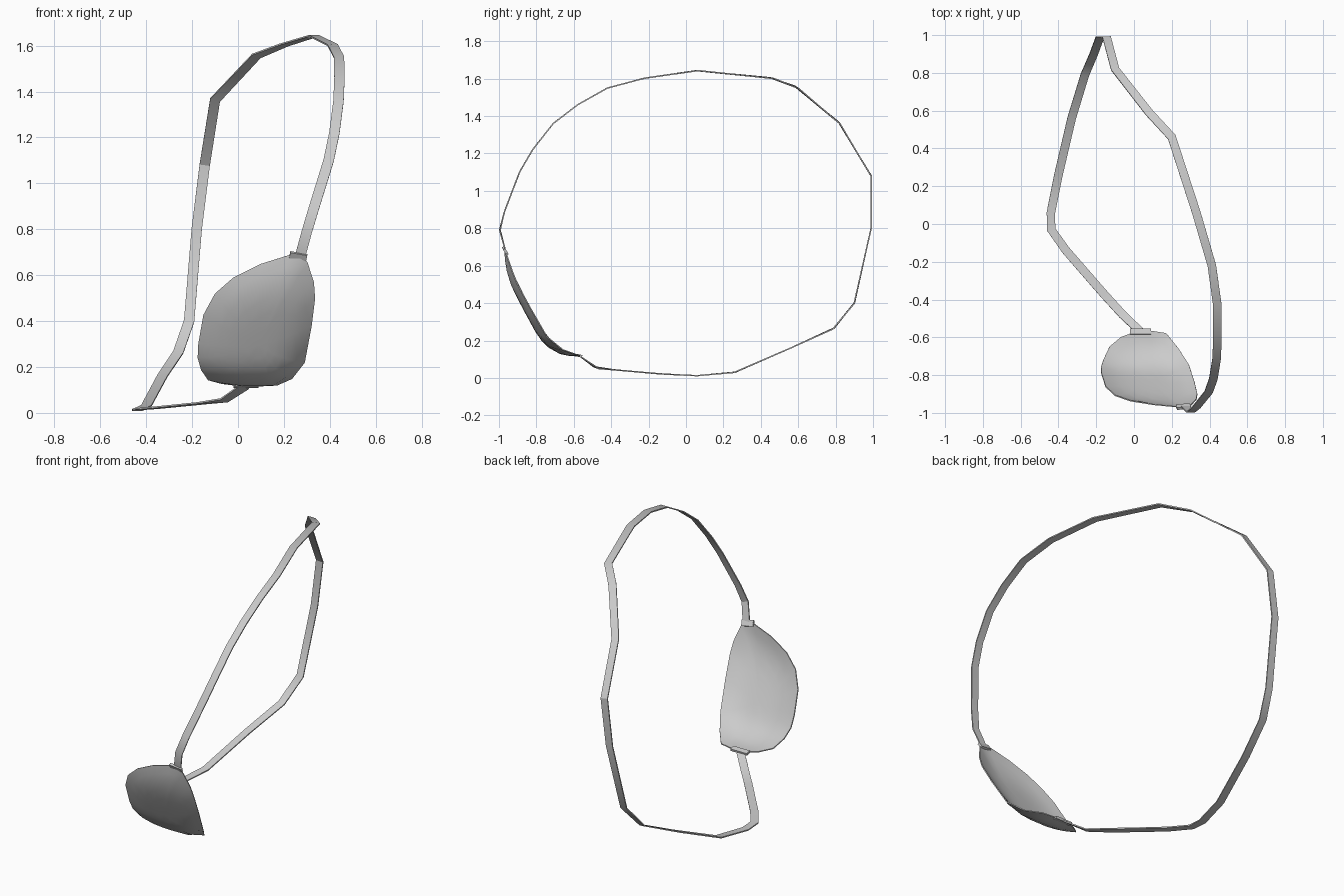
import bpy, bmesh
from math import hypot
from mathutils import Vector

cube = bpy.data.objects.get("Cube")
if cube:
    bpy.data.objects.remove(cube, do_unlink=True)

grey = bpy.data.materials.new("light_grey")
grey.use_nodes = True
grey.diffuse_color = (0.6, 0.6, 0.6, 1)
grey.node_tree.nodes["Principled BSDF"].inputs["Base Color"].default_value = (0.6, 0.6, 0.6, 1)


def make_part(name, verts, faces, thickness, angle):
    """Thin sheet with a little thickness and angle-based smoothing."""
    mesh = bpy.data.meshes.new(name)
    mesh.from_pydata(verts, [], faces)
    bm = bmesh.new()
    bm.from_mesh(mesh)
    bmesh.ops.recalc_face_normals(bm, faces=bm.faces)
    bm.to_mesh(mesh)
    bm.free()
    mesh.materials.append(grey)
    obj = bpy.data.objects.new(name, mesh)
    bpy.context.collection.objects.link(obj)
    bpy.ops.object.select_all(action='DESELECT')
    obj.select_set(True)
    bpy.context.view_layer.objects.active = obj
    solid = obj.modifiers.new("thickness", 'SOLIDIFY')
    solid.thickness = thickness
    solid.offset = 0
    bpy.ops.object.modifier_apply(modifier=solid.name)
    bpy.ops.object.shade_smooth_by_angle(angle=angle)
    return obj


def ribbon(name, path, width, thickness):
    """Flat band along a path, its width kept close to the x axis."""
    pts = [Vector(p) for p in path]
    verts = []
    for i, p in enumerate(pts):
        before = (p - pts[i - 1]).normalized() if i else Vector()
        after = (pts[i + 1] - p).normalized() if i < len(pts) - 1 else Vector()
        t = (before + after).normalized()
        side = Vector((1, 0, 0))
        side = (side - t * side.dot(t)).normalized() * width / 2
        verts += [p - side, p + side]
    faces = [(2 * i, 2 * i + 1, 2 * i + 3, 2 * i + 2) for i in range(len(pts) - 1)]
    return make_part(name, verts, faces, thickness, 0.5)


# Strap looping around from the top of the patch to its bottom
ribbon("strap", [
    (.27, -.965, .68), (.3, -.995, .79), (.33, -.97, .89), (.395, -.89, 1.1),
    (.42, -.82, 1.22), (.438, -.71, 1.36), (.442, -.58, 1.46), (.44, -.42, 1.55),
    (.412, -.22, 1.603), (.33, .06, 1.643), (.2, .46, 1.603), (.08, .59, 1.555),
    (-.1, .82, 1.363), (-.145, .99, 1.08), (-.18, .99, .8), (-.213, .9, .4),
    (-.26, .79, .265), (-.33, .56, .16), (-.4, .26, .03), (-.44, .06, .012),
    (-.438, -.03, .016), (-.36, -.14, .022), (-.16, -.37, .042),
    (-.06, -.48, .055), (.03, -.565, .115)], .045, .007)

# Curved centre line of the patch (y, z) from bottom to top
PROFILE = [(-.565, .118), (-.65, .145), (-.73, .2), (-.775, .27),
           (-.835, .38), (-.9, .5), (-.94, .6), (-.968, .69)]


def on_profile(s):
    i = min(max(int(s), 0), len(PROFILE) - 2)
    (y0, z0), (y1, z1) = PROFILE[i], PROFILE[i + 1]
    return y0 + (y1 - y0) * (s - i), z0 + (z1 - z0) * (s - i)


def patch_point(x, s, bulge):
    (ya, za), (yb, zb) = on_profile(s - .8), on_profile(s + .8)
    length = hypot(yb - ya, zb - za)
    y, z = on_profile(s)
    return x, y - bulge * (zb - za) / length, z + bulge * (yb - ya) / length


# Patch outline: x and position along the profile
RIM = [(.02, 0), (.1, .02), (.17, .15), (.235, 1.1), (.29, 2.3), (.32, 4),
       (.335, 5), (.33, 5.7), (.303, 6.6), (.28, 7), (.23, 7), (.1, 6.55),
       (-.02, 5.9), (-.1, 5.2), (-.15, 4.4), (-.172, 3.3), (-.175, 2.6),
       (-.16, 1.8), (-.13, 1.0), (-.07, .4)]
CX, CS, RINGS, DEPTH = .09, 3.4, 6, .035
count = len(RIM)
verts, faces = [], []
for k in range(RINGS):
    f = 1 - k / RINGS
    for x, s in RIM:
        verts.append(patch_point(CX + (x - CX) * f, CS + (s - CS) * f, DEPTH * (1 - f ** 3)))
verts.append(patch_point(CX, CS, DEPTH))
for k in range(RINGS):
    for j in range(count):
        a, b = k * count + j, k * count + (j + 1) % count
        if k < RINGS - 1:
            faces.append((a, b, b + count, a + count))
        else:
            faces.append((a, b, len(verts) - 1))
make_part("eye_patch", verts, faces, .006, 0.9)

# Small tabs where the strap meets the patch
ribbon("top_tab", [(.258, -.958, .665), (.265, -.975, .695)], .075, .014)
ribbon("bottom_tab", [(.035, -.585, .122), (.035, -.555, .115)], .11, .014)
